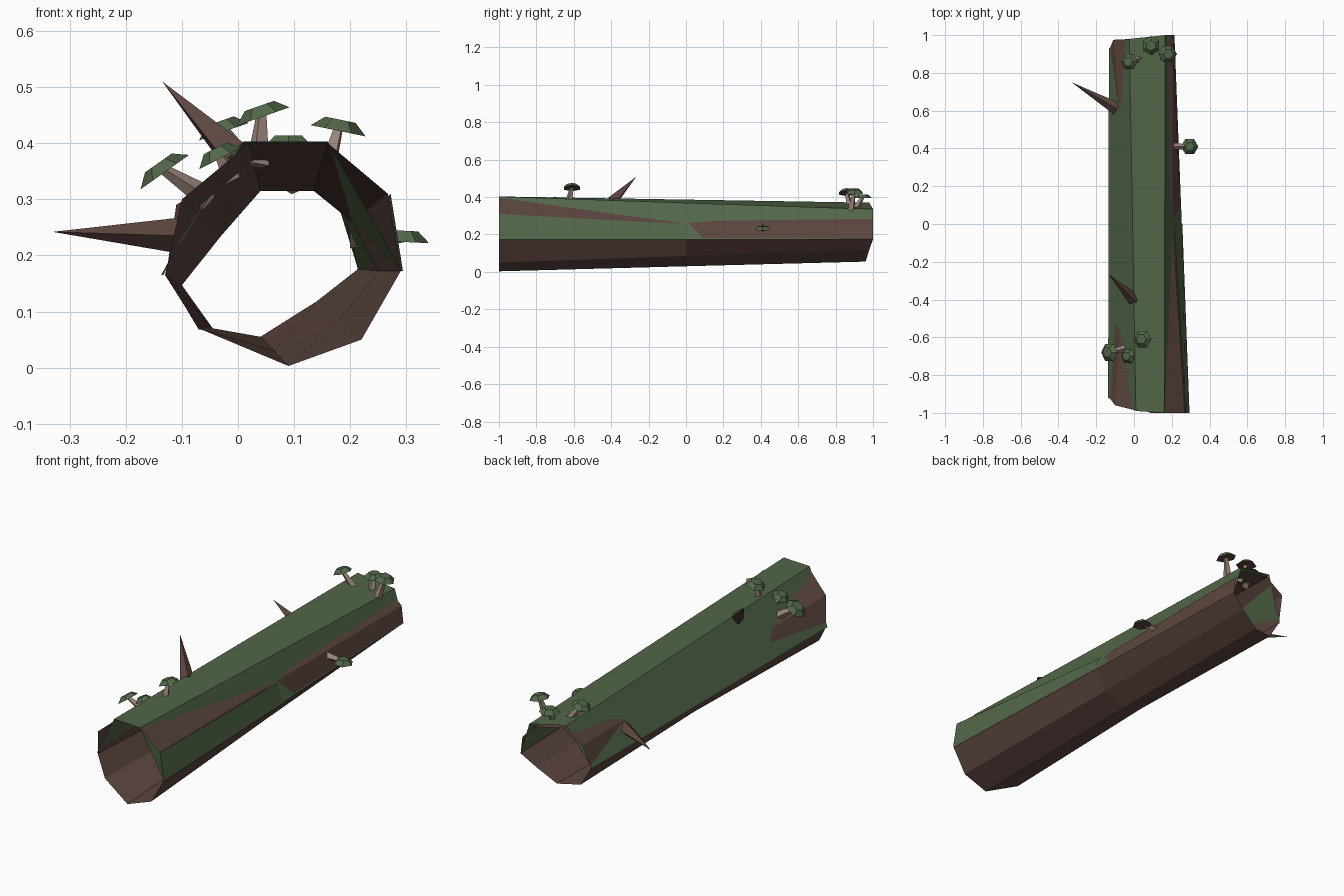
import bpy, bmesh, math
from mathutils import Vector

cube = bpy.data.objects.get("Cube")
if cube:
    bpy.data.objects.remove(cube, do_unlink=True)


def material(name, rgb):
    m = bpy.data.materials.new(name)
    m.use_nodes = True
    col = (*rgb, 1)
    m.diffuse_color = col
    m.node_tree.nodes["Principled BSDF"].inputs["Base Color"].default_value = col
    return m


bark = material("brown bark", (0.11, 0.062, 0.052))
moss = material("green moss", (0.085, 0.135, 0.065))
stalk = material("pale stalk", (0.32, 0.23, 0.2))


def finish(name, bm, *mats):
    me = bpy.data.meshes.new(name)
    bm.to_mesh(me)
    bm.free()
    ob = bpy.data.objects.new(name, me)
    bpy.context.collection.objects.link(ob)
    for m in mats:
        me.materials.append(m)
    return ob


def loft(name, rings, mat, closed):
    """Thin sheet skinned through rings of (x, y, z) points."""
    bm = bmesh.new()
    rows = [[bm.verts.new(p) for p in ring] for ring in rings]
    n = len(rows[0])
    for a, b in zip(rows, rows[1:]):
        for i in range(n if closed else n - 1):
            j = (i + 1) % n
            bm.faces.new((a[i], a[j], b[j], b[i]))
    bmesh.ops.recalc_face_normals(bm, faces=bm.faces)
    return finish(name, bm, mat)


# Hollow trunk, nine sided, pinched in the middle
front = [(.09, -1, .003), (.22, -1, .05), (.29, -1, .172), (.267, -1, .31),
         (.16, -1, .4), (.02, -.99, .4), (-.1, -.96, .3), (-.13, -.92, .165),
         (-.07, -.95, .07)]
middle = [(.065, 0, .03), (.18, 0, .085), (.25, 0, .172), (.203, 0, .26),
          (.135, 0, .315), (.04, 0, .315), (-.03, 0, .235), (-.1, 0, .147),
          (-.045, 0, .07)]
back = [(.04, .96, .055), (.14, .98, .118), (.213, 1, .175), (.203, 1, .26),
        (.145, .99, .322), (-.01, .98, .352), (-.11, .975, .29),
        (-.128, .93, .165), (-.07, .93, .068)]
loft("trunk", [front, middle, back], bark, True)

# Moss blanket: straight sheet that the flared trunk ends poke through
loft("moss_blanket",
     [[(-.137, -.92, .165), (.01, -.99, .403), (.16, -1, .403), (.292, -1, .172)],
      [(-.133, .93, .165), (-.025, .98, .37), (.165, 1, .335), (.214, 1, .175)]],
     moss, False)

# Moss wedge on the left flank at the front
loft("moss_flank",
     [[(.272, -1, .31), (.294, -1, .172)], [(.212, 0, .255), (.256, 0, .172)]],
     moss, False)


def spike(bm, base, tip, r1, r2, sides):
    base, tip = Vector(base), Vector(tip)
    d = tip - base
    mat = d.to_track_quat('Z', 'Y').to_matrix().to_4x4()
    mat.translation = (base + tip) / 2
    bmesh.ops.create_cone(bm, cap_ends=True, segments=sides, radius1=r1,
                          radius2=r2, depth=d.length, matrix=mat)


# Broken twigs
for name, base, tip in (("front_twig", (0, -.4, .37), (-.135, -.265, .51)),
                        ("back_twig", (-.09, .61, .235), (-.33, .75, .242))):
    bm = bmesh.new()
    spike(bm, base, tip, .034, 0, 4)
    finish(name, bm, bark)

# Mushrooms: stalk root, cap centre, cap axis, cap radius
mushrooms = [
    ((.035, -.63, .36), (.042, -.61, .455), (-.33, 0, .94), .05),
    ((-.05, -.66, .3), (-.135, -.68, .355), (-.58, 0, .82), .053),
    ((-.01, -.68, .34), (-.035, -.7, .38), (-.45, 0, .89), .042),
    ((.15, .88, .32), (.18, .9, .43), (.2, 0, .98), .05),
    ((.04, .88, .33), (-.028, .86, .428), (-.33, 0, .94), .047),
    ((.1, .9, .32), (.09, .945, .402), (0, 0, 1), .05),
    ((.2, .41, .235), (.295, .41, .232), (.05, 0, 1), .046),
]
for i, (root, centre, axis, r) in enumerate(mushrooms, 1):
    bm = bmesh.new()
    spike(bm, root, centre, .022, .009, 4)
    finish(f"mushroom_stalk_{i}", bm, stalk)

    bm = bmesh.new()
    c, a = Vector(centre), Vector(axis).normalized()
    spike(bm, c - a * .008, c + a * .012, r, r * .55, 6)
    bm.normal_update()
    for f in bm.faces:
        f.material_index = 1 if f.normal.dot(a) < -.5 else 0
    finish(f"mushroom_cap_{i}", bm, moss, bark)
